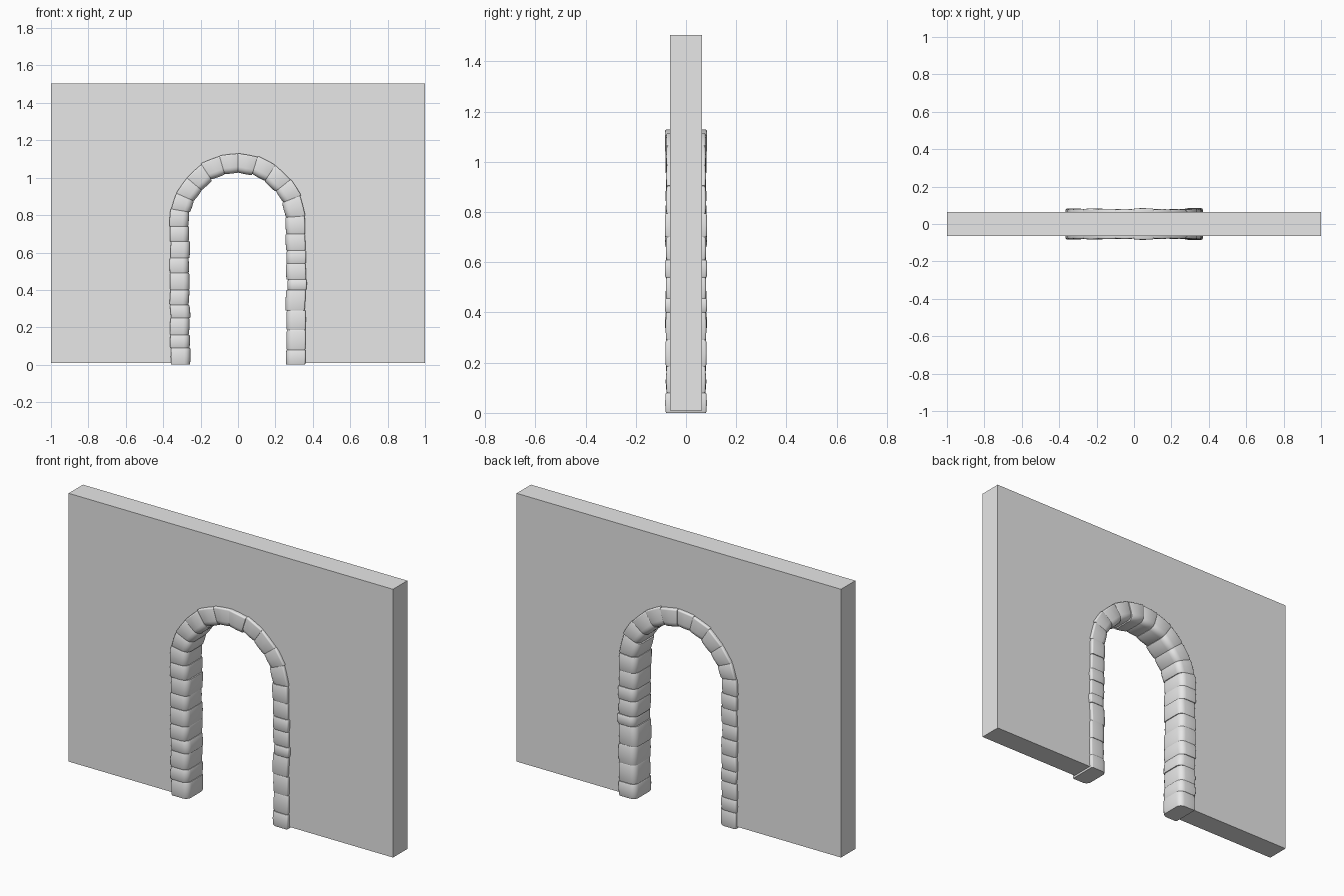
import bpy, bmesh, math, random
from mathutils import Vector

random.seed(4)
if "Cube" in bpy.data.objects:
    bpy.data.objects.remove(bpy.data.objects["Cube"])

grey = bpy.data.materials.new("stone grey")
grey.use_nodes = True
grey.diffuse_color = (0.8, 0.8, 0.8, 1)
grey.node_tree.nodes["Principled BSDF"].inputs["Base Color"].default_value = (0.8, 0.8, 0.8, 1)

SPRING = 0.77      # height where the legs turn into the arch
WALL_Y = 0.063
INNER, OUTER, STONE_Y = 0.258, 0.362, 0.081


def finish(bm, name):
    bmesh.ops.recalc_face_normals(bm, faces=bm.faces[:])
    mesh = bpy.data.meshes.new(name)
    bm.to_mesh(mesh)
    bm.free()
    mesh.materials.append(grey)
    obj = bpy.data.objects.new(name, mesh)
    bpy.context.collection.objects.link(obj)
    return obj


# Wall: one arched outline pushed through its thickness
def build_wall():
    radius, low, high = 0.32, 0.01, 1.505
    outline = [(-radius, low), (-1, low), (-1, high), (1, high), (1, low), (radius, low)]
    outline += [(radius * math.cos(math.pi * i / 24), SPRING + radius * math.sin(math.pi * i / 24))
                for i in range(25)]
    bm = bmesh.new()
    face = bm.faces.new([bm.verts.new((x, -WALL_Y, z)) for x, z in outline])
    pushed = bmesh.ops.extrude_face_region(bm, geom=[face])["geom"]
    moved = [v for v in pushed if isinstance(v, bmesh.types.BMVert)]
    bmesh.ops.translate(bm, verts=moved, vec=(0, 2 * WALL_Y, 0))
    finish(bm, "wall")


# Stone cross-section: broad rounding towards the opening, tight rounding outside
def section(inner, outer, half):
    corners = [(inner, -half, 0.032, 180), (outer, -half, 0.008, 270),
               (outer, half, 0.008, 0), (inner, half, 0.032, 90)]
    points = []
    for r, y, rad, start in corners:
        cr = r + rad if r == inner else r - rad
        cy = y + rad if y < 0 else y - rad
        for i in range(5):
            a = math.radians(start + 22.5 * i)
            points.append((cr + rad * math.cos(a), cy + rad * math.sin(a)))
    return points


def place(joint, side, r, y):
    """Point on a joint plane; a joint is ('leg', height) or ('arc', degrees)."""
    kind, value = joint
    if kind == "leg":
        return Vector((side * r, y, value))
    a = math.radians(value)
    return Vector((side * r * math.cos(a), y, SPRING + r * math.sin(a)))


def build_stone(start, end, side, name):
    shift = random.uniform(-0.004, 0.005)
    half = STONE_Y + random.uniform(-0.003, 0.003)
    profile = section(INNER + shift, OUTER + shift * 0.6, half)
    mid = (INNER + OUTER) / 2
    tilt = [random.uniform(-0.004, 0.004) for _ in range(2)]
    bm = bmesh.new()
    rings = []
    # Ends are pinched slightly so that joints read as grooves
    for t, scale in ((0, 0.95), (0.07, 0.99), (0.5, 1.01), (0.93, 0.99), (1, 0.95)):
        ring = []
        slide = tilt[0] * (1 - t) + tilt[1] * t
        for r, y in profile:
            r2, y2 = mid + (r - mid) * scale + slide, y * (1 - (1 - scale) * 0.7)
            ring.append(bm.verts.new(place(start, side, r2, y2).lerp(place(end, side, r2, y2), t)))
        rings.append(ring)
    count = len(profile)
    for a, b in zip(rings, rings[1:]):
        for i in range(count):
            j = (i + 1) % count
            bm.faces.new((a[i], a[j], b[j], b[i]))
    bm.faces.new(rings[0])
    bm.faces.new(rings[-1])
    stone = finish(bm, name)
    stone.data.shade_smooth()
    stone.data.set_sharp_from_angle(angle=math.radians(40))


build_wall()

# Joint positions up each leg, then around each half of the arch
layouts = {
    "right": (-1, [0, 0.09, 0.16, 0.25, 0.32, 0.4, 0.49, 0.57, 0.66, 0.74], [10, 24, 40, 57, 74, 90]),
    "left": (1, [0, 0.08, 0.185, 0.29, 0.4, 0.455, 0.54, 0.61, 0.7], [4, 22, 38, 56, 73, 90]),
}
for label, (side, heights, angles) in layouts.items():
    joints = [("leg", h) for h in heights] + [("arc", a) for a in angles]
    for n, (start, end) in enumerate(zip(joints, joints[1:]), 1):
        part = "leg" if end[0] == "leg" else "arch"
        build_stone(start, end, side, f"{label}_{part}_stone_{n}")
